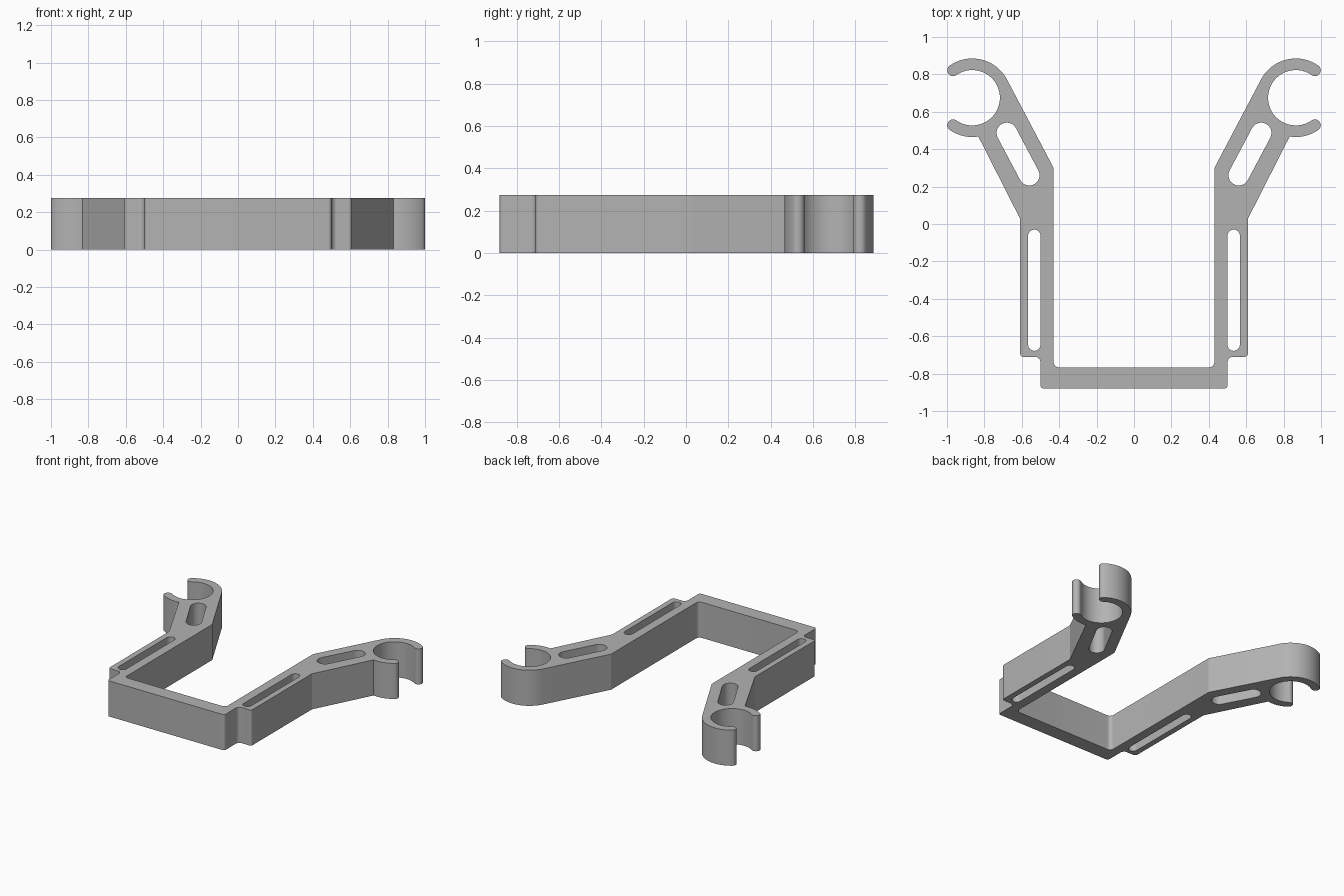
import bpy, bmesh
from math import radians, degrees, cos, sin, atan2, ceil

if "Cube" in bpy.data.objects:
    bpy.data.objects.remove(bpy.data.objects["Cube"])

HEIGHT = 0.275
CLIP = (0.865, 0.675)          # centre of the open clip ring
R_OUT, R_IN = 0.21, 0.148
R_MID, R_CAP = (R_OUT + R_IN) / 2, (R_OUT - R_IN) / 2
OPENING = 55                   # half angle of the clip mouth


def arc(c, r, a0, a1):
    """Points on an arc from angle a0 to a1 in degrees."""
    n = max(4, ceil(abs(a1 - a0) / (5 if r > 0.1 else 12)))
    angles = [radians(a0 + (a1 - a0) * i / n) for i in range(n + 1)]
    return [(c[0] + r * cos(a), c[1] + r * sin(a)) for a in angles]


def on_clip(r, a):
    return (CLIP[0] + r * cos(radians(a)), CLIP[1] + r * sin(radians(a)))


def slot(p, q, r):
    """Round-ended slot between two centres."""
    a = degrees(atan2(q[1] - p[1], q[0] - p[0]))
    return arc(q, r, a - 90, a + 90) + arc(p, r, a + 90, a + 270)


def mirror(points):
    return [(-x, y) for x, y in reversed(points)]


# Right half of the outline, from the inner corner round to the outer corner
half = arc((0.40, -0.737), 0.03, 270, 360)                        # inner corner
half += [(0.43, 0.30)]                                            # inner bend
half += arc(CLIP, R_OUT, 152, OPENING)                            # clip back
half += arc(on_clip(R_MID, OPENING), R_CAP, OPENING, OPENING - 180)[1:-1]
half += arc(CLIP, R_IN, OPENING, 360 - OPENING)                   # clip bore
half += arc(on_clip(R_MID, -OPENING), R_CAP, 180 - OPENING, -OPENING)[1:-1]
half += arc(CLIP, R_OUT, 360 - OPENING, 261)                      # clip lower lip
half += [(0.61, 0.03)]                                            # outer bend
half += arc((0.59, -0.69), 0.02, 0, -90)                          # arm foot
half += arc((0.53, -0.74), 0.03, 90, 180)                         # step fillet
half += arc((0.482, -0.862), 0.018, 0, -90)                       # base corner

# Slots through the straight and the angled arm sections
slots = [slot((0.533, -0.645), (0.533, -0.063), 0.033),
         slot((0.56, 0.261), (0.68, 0.487), 0.055)]

# Filled and extruded profile
curve = bpy.data.curves.new("bracket_profile", 'CURVE')
curve.dimensions = '2D'
curve.fill_mode = 'BOTH'
curve.extrude = HEIGHT / 2
for loop in [half + mirror(half)] + slots + [mirror(s) for s in slots]:
    spline = curve.splines.new('POLY')
    spline.points.add(len(loop) - 1)
    for point, (x, y) in zip(spline.points, loop):
        point.co = (x, y, 0, 1)
    spline.use_cyclic_u = True

bracket = bpy.data.objects.new("clip_bracket", curve)
bpy.context.collection.objects.link(bracket)
bpy.context.view_layer.objects.active = bracket
bracket.select_set(True)
bpy.ops.object.convert(target='MESH')
bracket = bpy.context.view_layer.objects.active

# Weld the caps to the walls and rest the part on the ground
bm = bmesh.new()
bm.from_mesh(bracket.data)
bmesh.ops.remove_doubles(bm, verts=bm.verts, dist=1e-5)
bmesh.ops.translate(bm, verts=bm.verts, vec=(0, 0, HEIGHT / 2))
bmesh.ops.recalc_face_normals(bm, faces=bm.faces)
bm.to_mesh(bracket.data)
bm.free()
bpy.ops.object.shade_smooth_by_angle(angle=radians(25))

grey = bpy.data.materials.new("plain grey")
grey.diffuse_color = (0.45, 0.45, 0.45, 1)
grey.use_nodes = True
grey.node_tree.nodes["Principled BSDF"].inputs["Base Color"].default_value = grey.diffuse_color
bracket.data.materials.clear()
bracket.data.materials.append(grey)
